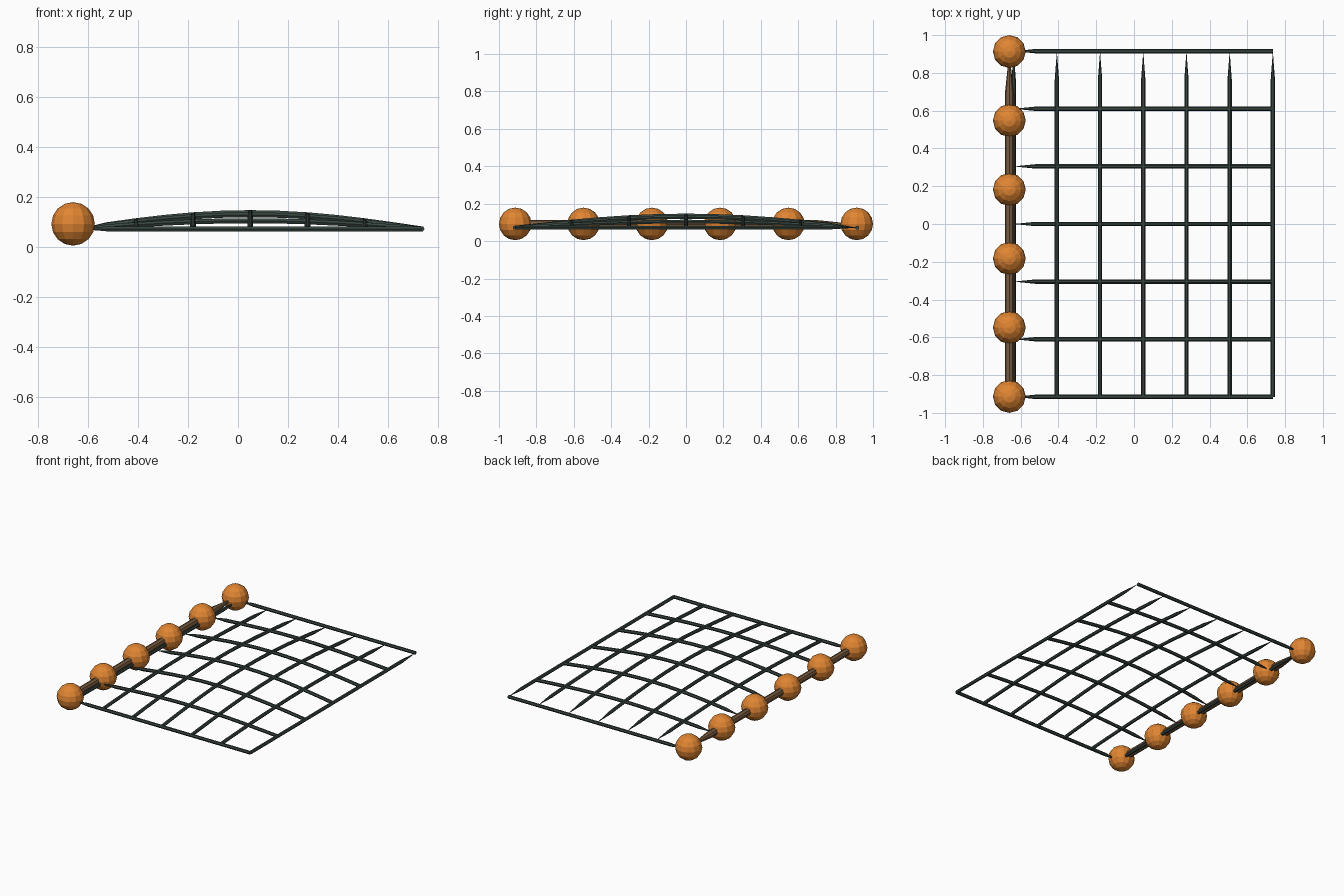
import bpy, bmesh, math
from mathutils import Vector

if "Cube" in bpy.data.objects:
    bpy.data.objects.remove(bpy.data.objects["Cube"])


def material(name, rgb):
    m = bpy.data.materials.new(name)
    m.diffuse_color = (*rgb, 1)
    m.use_nodes = True
    m.node_tree.nodes["Principled BSDF"].inputs["Base Color"].default_value = m.diffuse_color
    return m


NET = material("dark green twine", (0.038, 0.058, 0.048))
ROPE = material("brown rope", (0.19, 0.105, 0.05))
FLOAT = material("orange float", (0.75, 0.235, 0.032))


def finish(bm, name, mat):
    bmesh.ops.recalc_face_normals(bm, faces=bm.faces)
    me = bpy.data.meshes.new(name)
    bm.to_mesh(me)
    bm.free()
    me.materials.append(mat)
    ob = bpy.data.objects.new(name, me)
    bpy.context.collection.objects.link(ob)
    return ob


def strand(bm, pts, r, sides):
    """Tube along pts, closed at the start and drawn to a point at the end."""
    rings = []
    for i, p in enumerate(pts[:-1]):
        t = (pts[i + 1] - pts[max(i - 1, 0)]).normalized()
        side = t.cross(Vector((0, 0, 1))).normalized()
        up = side.cross(t)
        rings.append([bm.verts.new(p + r * (side * math.cos(a) + up * math.sin(a)))
                      for a in (math.tau * k / sides for k in range(sides))])
    tip = bm.verts.new(pts[-1])
    bm.faces.new(rings[0])
    for k in range(sides):
        n = (k + 1) % sides
        for a, b in zip(rings, rings[1:]):
            bm.faces.new((a[k], a[n], b[n], b[k]))
        bm.faces.new((rings[-1][k], rings[-1][n], tip))


X0, X1, Y = -0.637, 0.735, 0.915
CELLS, STEPS = 6, 12


def net_point(u, v):
    # net surface, bulging up in the middle
    z = 0.072 + 0.065 * math.sin(math.pi * u) * math.sin(math.pi * v)
    return Vector((X0 + (X1 - X0) * u, -Y + 2 * Y * v, z))


# net: strands across (point at the rope side) and along (point at the back)
bm = bmesh.new()
for i in range(CELLS + 1):
    f = i / CELLS
    strand(bm, [net_point(1 - s / STEPS, f) for s in range(STEPS + 1)], 0.0115, 6)
    strand(bm, [net_point(f, s / STEPS) for s in range(STEPS + 1)], 0.0115, 6)
finish(bm, "net", NET)

# head rope carrying the floats
bm = bmesh.new()
strand(bm, [Vector((-0.66, -Y + 2 * Y * s / 8, 0.09)) for s in range(9)], 0.024, 8)
finish(bm, "head_rope", ROPE)

# floats
for i in range(6):
    bm = bmesh.new()
    bmesh.ops.create_uvsphere(bm, u_segments=12, v_segments=8, radius=0.087)
    ob = finish(bm, f"float_{i + 1}", FLOAT)
    ob.location = (-0.66, -0.913 + 1.826 * i / 5, 0.092)
